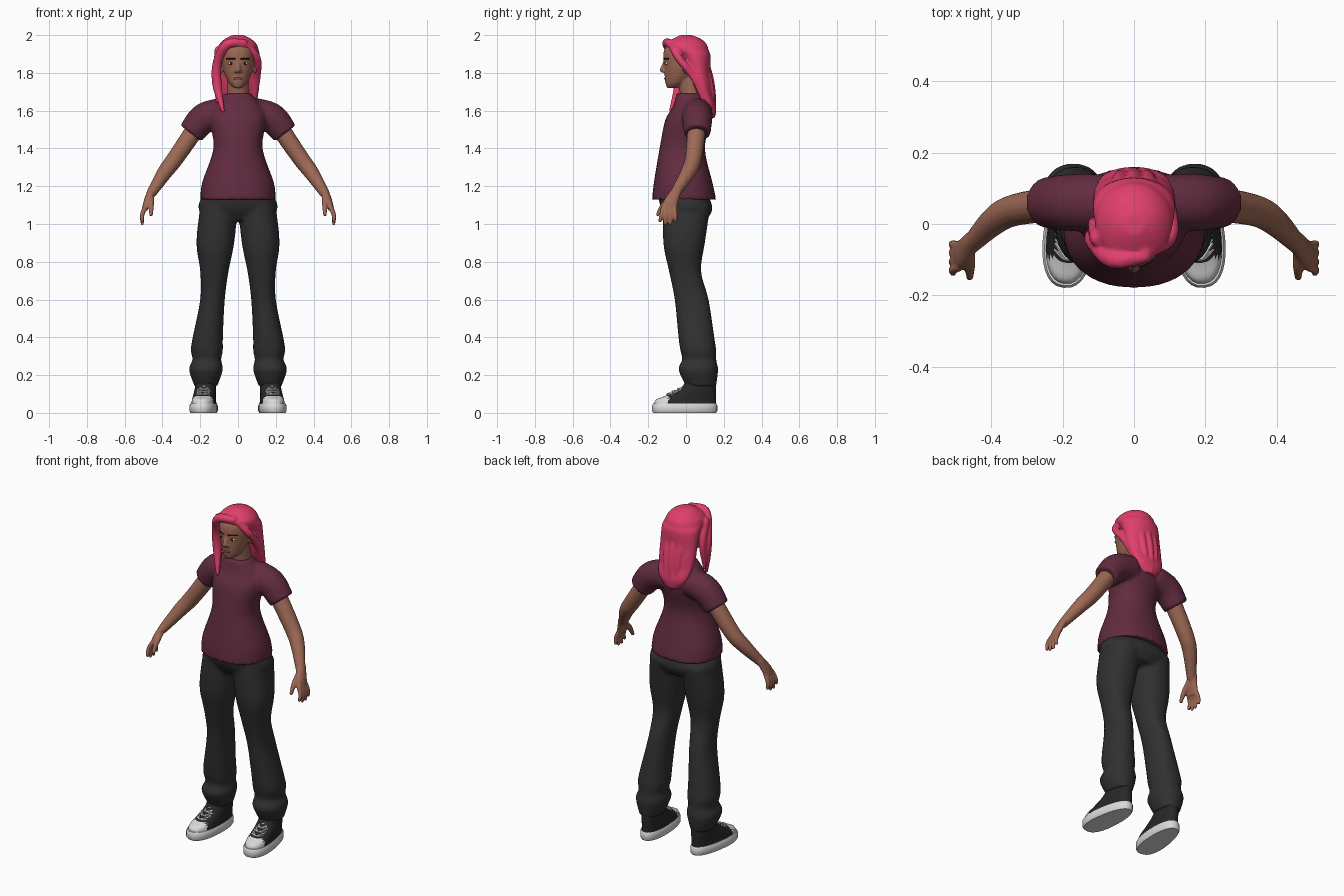
import bpy, bmesh, math
from mathutils import Vector, Matrix

if "Cube" in bpy.data.objects:
    bpy.data.objects.remove(bpy.data.objects["Cube"])


def material(name, red, green, blue):
    mat = bpy.data.materials.new(name)
    mat.use_nodes = True
    mat.diffuse_color = (red, green, blue, 1)
    shader = next(node for node in mat.node_tree.nodes if node.type == 'BSDF_PRINCIPLED')
    shader.inputs["Base Color"].default_value = mat.diffuse_color
    return mat


SKIN = material("warm brown skin", .34, .14, .09)
HAIR = material("pink hair", .75, .05, .15)
SHIRT = material("plum cotton", .12, .025, .05)
PANTS = material("charcoal cloth", .03, .03, .03)
CANVAS = material("black canvas", .02, .02, .02)
WHITE = material("off white rubber", .7, .7, .7)
LIP = material("dusky lips", .23, .07, .06)
DARK = material("dark brown", .02, .01, .01)


def smooth_rows(rows, steps):
    """Interpolate rows of numbers with a Catmull-Rom spline."""
    points = [Vector(row) for row in rows]
    points = [points[0] * 2 - points[1]] + points + [points[-1] * 2 - points[-2]]
    result = []
    for a, b, c, d in zip(points, points[1:], points[2:], points[3:]):
        for step in range(steps):
            t = step / steps
            bend = (a * 2 - b * 5 + c * 4 - d) * t * t
            twist = (b * 3 - a - c * 3 + d) * t ** 3
            result.append((b * 2 + (c - a) * t + bend + twist) / 2)
    return result + [points[-2]]


def skin_rings(bm, rings, mat):
    """Close a stack of rings into one solid."""
    rings = [[bm.verts.new(point) for point in ring] for ring in rings]
    faces = [bm.faces.new(rings[0]), bm.faces.new(rings[-1])]
    for low, high in zip(rings, rings[1:]):
        for i in range(len(low)):
            faces.append(bm.faces.new((low[i - 1], low[i], high[i], high[i - 1])))
    for face in faces:
        face.material_index = mat
    return faces


def loft(bm, rows, power=1.0, taper=0.0, mat=0, steps=4, sides=32):
    """Stacked ovals; each row is z, x min, x max, y min, y max."""
    rings = []
    for z, left, right, front, back in smooth_rows(rows, steps):
        ring = []
        for i in range(sides):
            angle = math.tau * i / sides
            c, s = (math.copysign(abs(v) ** power, v) for v in (math.cos(angle), math.sin(angle)))
            ring.append(((left + right) / 2 + (right - left) / 2 * c * (1 - taper * s),
                         (front + back) / 2 + (back - front) / 2 * s, z))
        rings.append(ring)
    return skin_rings(bm, rings, mat)


def centred(rows):
    """Turn rows of z, half width, front, back into loft rows."""
    return [(z, -half, half, front, back) for z, half, front, back in rows]


def tube(bm, rows, sides=16, mat=0, rounded=True):
    """Round limb; each row is x, y, z, radius."""
    points = smooth_rows(rows, 4)
    rings = []
    side = None
    for i, point in enumerate(points):
        before, after = points[max(i - 1, 0)], points[min(i + 1, len(points) - 1)]
        axis = (after - before).to_3d().normalized()
        side = axis.orthogonal() if side is None else side - axis * side.dot(axis)
        side.normalize()
        across = axis.cross(side)
        stages = [0]
        if rounded and i == 0:
            stages = [-.9, -.6, 0]
        elif rounded and point is points[-1]:
            stages = [0, .6, .9]
        for stage in stages:
            size = point.w * math.sqrt(1 - stage * stage)
            centre = point.to_3d() + axis * point.w * stage
            angles = [math.tau * j / sides for j in range(sides)]
            rings.append([centre + (side * math.cos(a) + across * math.sin(a)) * size for a in angles])
    skin_rings(bm, rings, mat)


def blob(bm, centre, radii, mat=0):
    place = Matrix.Translation(centre) @ Matrix.Diagonal((*radii, 1))
    made = bmesh.ops.create_uvsphere(bm, u_segments=16, v_segments=10, radius=1, matrix=place)
    for face in {face for vert in made["verts"] for face in vert.link_faces}:
        face.material_index = mat


def add_mirror(bm):
    made = bmesh.ops.duplicate(bm, geom=bm.verts[:] + bm.edges[:] + bm.faces[:])["geom"]
    copies = [item for item in made if isinstance(item, bmesh.types.BMVert)]
    bmesh.ops.scale(bm, vec=(-1, 1, 1), verts=copies)


def finish(name, bm, mats, voxel=0.0, side=1):
    """Make the object; a voxel size blends its solids into one skin."""
    bmesh.ops.scale(bm, vec=(side, 1, 1), verts=bm.verts)
    bmesh.ops.recalc_face_normals(bm, faces=bm.faces)
    mesh = bpy.data.meshes.new(name)
    bm.to_mesh(mesh)
    bm.free()
    for mat in mats:
        mesh.materials.append(mat)
    mesh.polygons.foreach_set("use_smooth", [True] * len(mesh.polygons))
    mesh.set_sharp_from_angle(angle=math.radians(50))
    obj = bpy.data.objects.new(name, mesh)
    bpy.context.collection.objects.link(obj)
    if voxel:
        blend = obj.modifiers.new("blend", 'REMESH')
        blend.mode, blend.voxel_size, blend.use_smooth_shade = 'VOXEL', voxel, True
        relax = obj.modifiers.new("relax", 'SMOOTH')
        relax.factor, relax.iterations = .5, 3


SIDES = (("left", 1), ("right", -1))

# Trousers: two flared legs with bunched cuffs under a hip block
bm = bmesh.new()
loft(bm, [(1.1, 0, .2, -.12, .13), (.9, .02, .22, -.12, .1), (.75, .05, .2, -.09, .08),
          (.6, .07, .2, -.06, .12), (.4, .08, .24, -.04, .15), (.33, .08, .25, -.03, .16),
          (.28, .09, .24, -.02, .16), (.23, .08, .26, -.04, .17), (.14, .11, .23, 0, .16)], power=.9)
add_mirror(bm)
loft(bm, centred([(1.15, .19, -.15, .12), (1.08, .21, -.13, .14), (1.02, .14, -.09, .11)]), power=.9)
finish("trousers", bm, [PANTS], voxel=.012)

# T-shirt: sleeves and torso blended together
bm = bmesh.new()
tube(bm, [(.08, .06, 1.59, .08), (.18, .06, 1.56, .08), (.25, .06, 1.48, .07)], sides=24, rounded=False)
add_mirror(bm)
loft(bm, centred([(1.13, .2, -.18, .16), (1.22, .19, -.17, .14), (1.4, .13, -.14, .1),
                  (1.55, .15, -.11, .13), (1.62, .13, -.07, .13), (1.69, .07, -.05, .09)]), power=.9)
finish("t_shirt", bm, [SHIRT], voxel=.01)

# Head with neck, nose and ears
bm = bmesh.new()
loft(bm, centred([(1.72, .02, -.1, -.05), (1.75, .05, -.11, .01), (1.82, .08, -.115, .08),
                  (1.9, .09, -.12, .1), (1.95, .08, -.1, .09), (1.98, .04, -.05, .05)]))
tube(bm, [(0, .04, 1.62, .06), (0, .01, 1.78, .055)], sides=24)
tube(bm, [(0, -.11, 1.86, .01), (0, -.125, 1.815, .014)])
for label, side in SIDES:
    blob(bm, (side * .012, -.115, 1.81), (.01, .012, .01))
    blob(bm, (side * .09, 0, 1.83), (.012, .02, .035))
finish("head", bm, [SKIN], voxel=.0055)

# Eyes, eyebrows and lips
for label, side in SIDES:
    bm = bmesh.new()
    eye = Vector((.036, -.1, 1.85))
    blob(bm, eye, (.016, .011, .008))
    blob(bm, eye - Vector((0, .006, 0)), (.008, .007, .008), mat=1)
    finish(label + "_eye", bm, [WHITE, DARK], side=side)
    bm = bmesh.new()
    tube(bm, [(x, -.01 - .11 * math.sqrt(1 - (x / .09) ** 2), 1.875, .003) for x in (.015, .04, .06)])
    finish(label + "_eyebrow", bm, [DARK], side=side)
bm = bmesh.new()
blob(bm, (0, -.1, 1.77), (.026, .016, .009))
finish("lips", bm, [LIP])

# Arms and hands
for label, side in SIDES:
    bm = bmesh.new()
    tube(bm, [(.2, .06, 1.54, .05), (.33, .04, 1.35, .045), (.39, .01, 1.27, .04), (.46, -.06, 1.16, .026)])
    loft(bm, [(1.18, .43, .48, -.08, -.02), (1.12, .46, .5, -.12, -.04), (1.07, .48, .51, -.13, -.05)])
    # four fingers fanned along the palm, then the thumb
    for i in range(4):
        root = -.12 + i * .02
        tip = root * 1.4 + .03
        drop = (i - 1.5) ** 2 * .007
        tube(bm, [(.49, root, 1.09, .013), (.507, (root + tip) / 2, 1.05, .012), (.507, tip, 1 + drop, .009)])
    tube(bm, [(.46, -.08, 1.14, .016), (.46, -.12, 1.1, .015), (.46, -.15, 1.05, .01)])
    finish(label + "_arm", bm, [SKIN], voxel=.0055, side=side)

# Hair: main mass, fringe swept from an off-centre parting, side strand
bm = bmesh.new()
loft(bm, centred([(2, .03, -.03, .03), (1.98, .07, -.07, .08), (1.95, .1, -.11, .11), (1.92, .11, -.09, .12),
                  (1.89, .115, -.04, .13), (1.8, .115, .01, .13), (1.7, .11, .05, .14),
                  (1.62, .09, .09, .16), (1.56, .04, .11, .15)]))
tube(bm, [(.03, -.09, 1.96, .02), (-.06, -.1, 1.95, .025), (-.11, -.05, 1.85, .025),
          (-.11, -.04, 1.73, .025), (-.08, -.08, 1.6, .01)])
tube(bm, [(.03, -.08, 1.96, .02), (.1, -.04, 1.88, .02), (.1, .04, 1.78, .02), (.09, .09, 1.66, .01)])
tube(bm, [(-.1, -.04, 1.92, .025), (-.11, 0, 1.8, .02), (-.11, -.02, 1.65, .01)])
# ridged locks running from the crown down the back
for i in range(7):
    angle = (i - 3) * .42
    lock = []
    for t in (0, .25, .5, .75, 1):
        reach = .1 * math.sin(math.pi * (.15 + .65 * t))
        lock.append((reach * math.sin(angle), .02 + .08 * t * t + .85 * reach * math.cos(angle),
                     1.98 - .4 * t, .01 + .01 * math.sin(math.pi * t)))
    tube(bm, lock)
finish("hair", bm, [HAIR], voxel=.0065)

# Shoes: canvas upper with a rubber toe cap, sole and laces
for label, side in SIDES:
    bm = bmesh.new()
    rows = [(z, .1 + z / 10, .235 - z / 10, front, .16)
            for z, front in ((.04, -.17), (.07, -.16), (.09, -.11), (.13, -.03), (.17, 0))]
    for face in loft(bm, rows, power=.85, taper=.12):
        if face.calc_center_median().y < -.1:
            face.material_index = 1
    rows = [(z, .097 + inset, .24 - inset, inset - .18, .166 - inset)
            for z, inset in ((0, .006), (.01, 0), (.04, 0), (.05, .006))]
    loft(bm, rows, power=.85, taper=.12, mat=1, steps=1)
    for i in range(4):
        y, z = -.1 + i * .028, .1 + i * .013
        for lean in (-.034, .034):
            tube(bm, [(.168 - lean, y + .024, z - .004, .005), (.168, y, z, .005),
                      (.168 + lean, y + .04, z + .006, .005)], sides=6, mat=1)
    bmesh.ops.rotate(bm, verts=bm.verts, cent=(.17, .1, 0), matrix=Matrix.Rotation(.1, 3, 'Z'))
    finish(label + "_shoe", bm, [CANVAS, WHITE], side=side)
